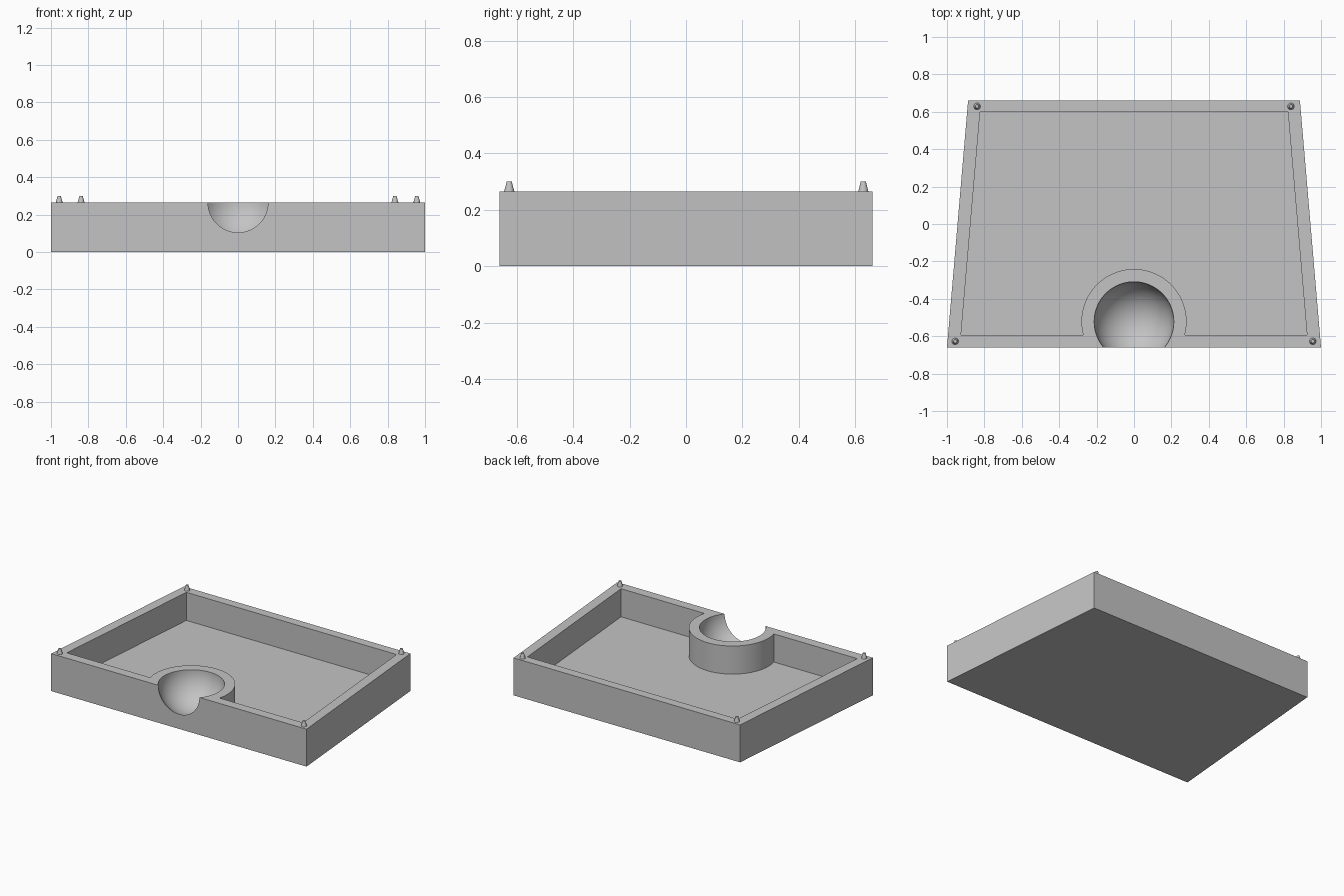
import bpy, bmesh, math

# Main dimensions
HEIGHT, FLOOR = 0.265, 0.066
DEPTH = 0.6615
BOWL_Y, BOWL_R, BOSS_R = -0.522, 0.213, 0.281

cube = bpy.data.objects.get("Cube")
if cube:
    bpy.data.objects.remove(cube, do_unlink=True)

grey = bpy.data.materials.new("light grey")
grey.use_nodes = True
grey.diffuse_color = (0.55, 0.55, 0.55, 1)
grey.node_tree.nodes["Principled BSDF"].inputs["Base Color"].default_value = grey.diffuse_color


def add_object(name, bm):
    bmesh.ops.recalc_face_normals(bm, faces=bm.faces)
    mesh = bpy.data.meshes.new(name)
    bm.to_mesh(mesh)
    bm.free()
    mesh.materials.append(grey)
    obj = bpy.data.objects.new(name, mesh)
    bpy.context.collection.objects.link(obj)
    return obj


def prism(name, outline, bottom, top):
    bm = bmesh.new()
    face = bm.faces.new([bm.verts.new((x, y, bottom)) for x, y in outline])
    extruded = bmesh.ops.extrude_face_region(bm, geom=[face])["geom"]
    verts = [v for v in extruded if isinstance(v, bmesh.types.BMVert)]
    bmesh.ops.translate(bm, verts=verts, vec=(0, 0, top - bottom))
    return add_object(name, bm)


def select_only(obj):
    bpy.ops.object.select_all(action="DESELECT")
    obj.select_set(True)
    bpy.context.view_layer.objects.active = obj


def cut(target, cutter):
    cutter.hide_render = True
    mod = target.modifiers.new("cut", "BOOLEAN")
    mod.operation, mod.solver, mod.object = "DIFFERENCE", "EXACT", cutter
    select_only(target)
    bpy.ops.object.modifier_apply(modifier=mod.name)
    bpy.data.objects.remove(cutter, do_unlink=True)


# Tapered tray block
tray = prism("tray", [(-1, -DEPTH), (1, -DEPTH), (0.887, DEPTH), (-0.887, DEPTH)], 0, HEIGHT)

# Hollow interior, leaving a round boss against the front wall
inner_front = -0.594
start = math.asin((inner_front - BOWL_Y) / BOSS_R)
steps = 64
boss_arc = []
for i in range(steps + 1):
    a = math.pi - start + (2 * start - math.pi) * i / steps
    boss_arc.append((BOSS_R * math.cos(a), BOWL_Y + BOSS_R * math.sin(a)))
outline = [(-0.925, inner_front)] + boss_arc + [(0.925, inner_front), (0.823, 0.598), (-0.823, 0.598)]
cut(tray, prism("cavity_cutter", outline, FLOOR, HEIGHT + 0.1))

# Spherical bowl breaking through the front wall
bm = bmesh.new()
bmesh.ops.create_uvsphere(bm, u_segments=80, v_segments=40, radius=BOWL_R)
bmesh.ops.translate(bm, verts=bm.verts, vec=(0, BOWL_Y, HEIGHT))
cut(tray, add_object("bowl_cutter", bm))
select_only(tray)
bpy.ops.object.shade_smooth_by_angle(angle=math.radians(30))

# Tapered locating pegs on the four corners
for side, x_sign in (("left", 1), ("right", -1)):
    for end, x, y in (("front", 0.956, -0.627), ("back", 0.839, 0.629)):
        bm = bmesh.new()
        bmesh.ops.create_cone(bm, cap_ends=True, segments=24, radius1=0.018, radius2=0.009, depth=0.035)
        bmesh.ops.translate(bm, verts=bm.verts, vec=(x_sign * x, y, HEIGHT + 0.0175))
        peg = add_object(f"{end}_{side}_peg", bm)
        select_only(peg)
        bpy.ops.object.shade_smooth_by_angle(angle=math.radians(30))
